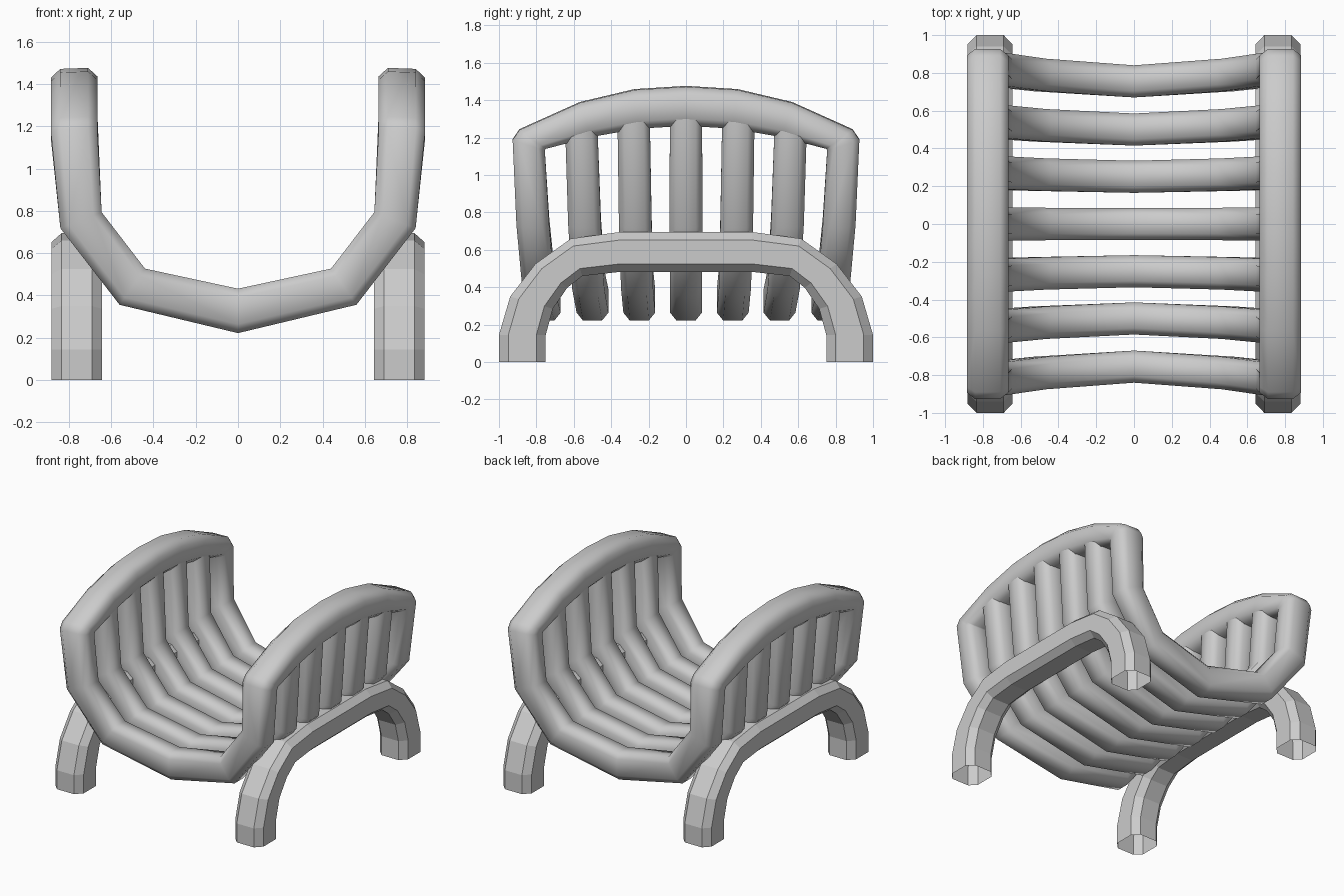
import bpy, bmesh
from mathutils import Vector as V

if "Cube" in bpy.data.objects:
    bpy.data.objects.remove(bpy.data.objects["Cube"])

# chamfered (eight-sided) unit cross-section
SECTION = [(.5, .3), (.3, .5), (-.3, .5), (-.5, .3),
           (-.5, -.3), (-.3, -.5), (.3, -.5), (.5, -.3)]


def tube(name, rings, mirror, smooth=True):
    """Loft open octagonal rings; each ring is (centre, depth vector, width vector)."""
    bm = bmesh.new()
    loops = [[bm.verts.new(c + a * s + w * t) for s, t in SECTION]
             for c, a, w in rings]
    for r0, r1 in zip(loops, loops[1:]):
        for k in range(8):
            n = (k + 1) % 8
            bm.faces.new((r0[k], r0[n], r1[n], r1[k]))
    bmesh.ops.recalc_face_normals(bm, faces=bm.faces[:])
    for f in bm.faces:
        f.smooth = smooth
    me = bpy.data.meshes.new(name)
    bm.to_mesh(me)
    bm.free()
    ob = bpy.data.objects.new(name, me)
    bpy.context.collection.objects.link(ob)
    m = ob.modifiers.new("mirror", 'MIRROR')
    m.use_axis = mirror
    m.merge_threshold = 0.0005
    return ob


def pair(o, i, w):
    """Ring spanning an outer and an inner point."""
    return (o + i) / 2, o - i, w


# half basket profile: outer x,z / inner x,z / spread of the slats in y / width
CRADLE = [((0, .222), (0, .432), 1.0, .17),
          ((.56, .356), (.44, .527), 1.045, .172),
          ((.84, .718), (.645, .794), 1.085, .175)]


def slat_rings(y):
    return [pair(V((o[0], y * s, o[1])), V((i[0], y * s, i[1])), V((0, w, 0)))
            for o, i, s, w in CRADLE]


# inner slats, tops buried in the rail
for name, y, top in (("centre_slat", 0, 1.32), ("inner_slat", .25, 1.31),
                     ("outer_slat", .5, 1.26)):
    rings = slat_rings(y)
    rings.append((V((.775, y * 1.12, top)), V((.215, 0, 0)), V((0, .173, 0))))
    tube(name, rings, (True, y > 0, False))

# end slats running continuously into the arched rails: rail top y,z / bottom y,z
RAIL = [((.927, 1.19), (.755, 1.135)), ((.89, 1.243), (.75, 1.142)),
        ((.567, 1.388), (.51, 1.205)), ((.275, 1.457), (.255, 1.25)),
        ((0, 1.474), (0, 1.265))]
frame = slat_rings(.755)
for t, b in RAIL:
    frame.append(((V((.775, t[0], t[1])) + V((.775, b[0], b[1]))) / 2,
                  V((.22, 0, -.008)), V((0, t[0] - b[0], t[1] - b[1]))))
tube("end_slats_and_rails", frame, (True, True, False))

# arched legs: outer y,z / inner y,z
ARCH = [((1, 0), (.75, 0)), ((1, .145), (.75, .145)), ((.94, .35), (.712, .285)),
        ((.805, .525), (.635, .397)), ((.615, .66), (.555, .46)),
        ((.353, .695), (.353, .482)), ((0, .695), (0, .482))]
tube("arched_legs", [pair(V((.762, *o)), V((.762, *i)), V((.24, 0, 0)))
                     for o, i in ARCH], (True, True, False), smooth=False)
